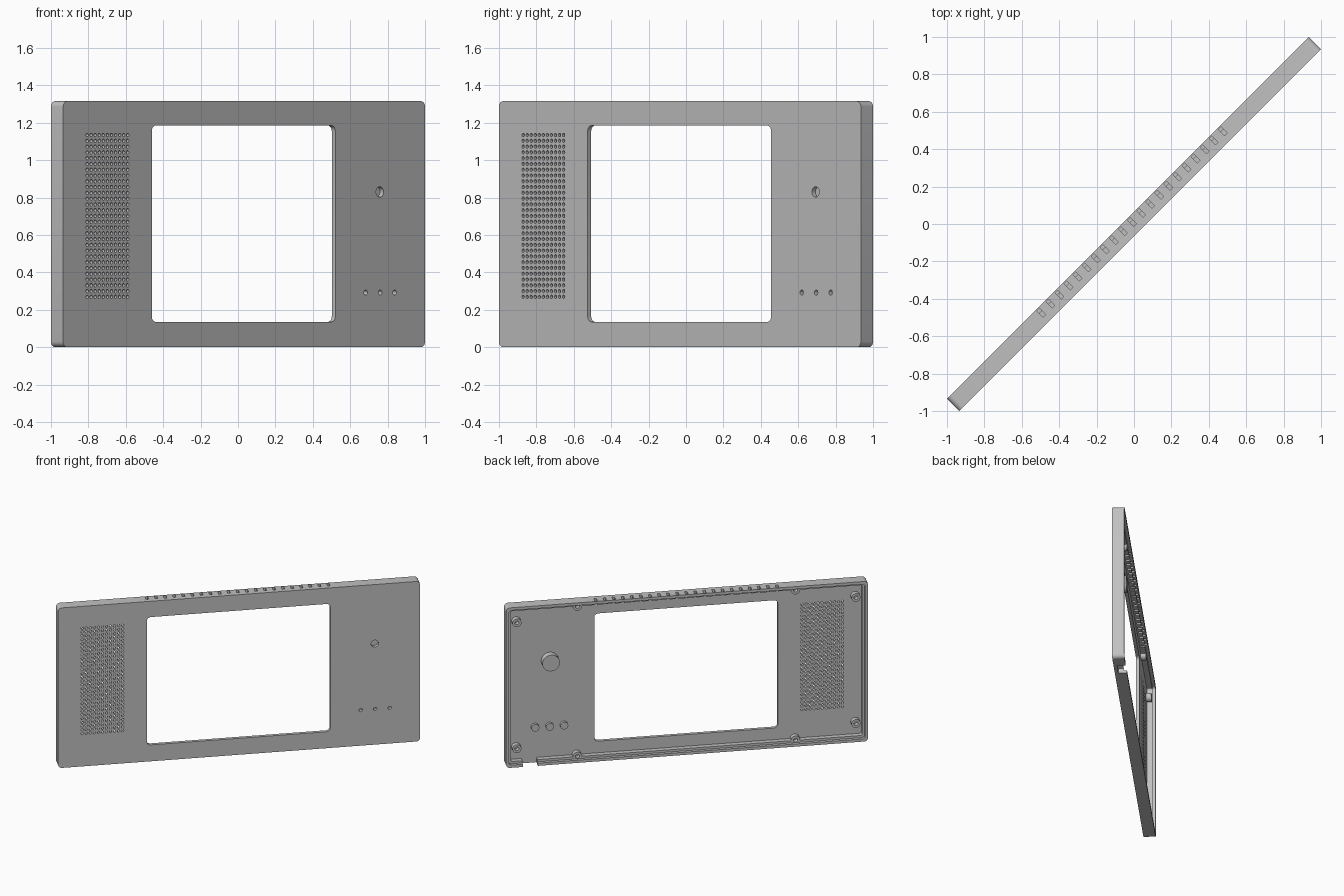
import bpy, bmesh, math
from mathutils import Matrix, Vector

cube = bpy.data.objects.get("Cube")
if cube:
    bpy.data.objects.remove(cube)

L, H, T = 2.737, 1.315, 0.092          # length, height, thickness
FRONT, BACK = -T / 2, T / 2
FLOOR = FRONT + 0.027                  # inner surface of the front plate
LEDGE = 0.022                          # level of the inner step
TURN = Matrix.Rotation(math.radians(45), 4, 'Z')

grey = bpy.data.materials.new("plastic_grey")
grey.use_nodes = True
grey.diffuse_color = (0.53, 0.53, 0.53, 1)
grey.node_tree.nodes["Principled BSDF"].inputs["Base Color"].default_value = grey.diffuse_color


def new_object(name, bm):
    bmesh.ops.recalc_face_normals(bm, faces=bm.faces)
    mesh = bpy.data.meshes.new(name)
    bm.to_mesh(mesh)
    bm.free()
    obj = bpy.data.objects.new(name, mesh)
    bpy.context.collection.objects.link(obj)
    mesh.materials.append(grey)
    return obj


def prism(bm, outline, y0, y1):
    """Extrude an (x, z) outline from y0 to y1."""
    face = bm.faces.new([bm.verts.new((x, y0, z)) for x, z in outline])
    made = bmesh.ops.extrude_face_region(bm, geom=[face])["geom"]
    verts = [v for v in made if isinstance(v, bmesh.types.BMVert)]
    bmesh.ops.translate(bm, verts=verts, vec=(0, y1 - y0, 0))


def rounded(x0, x1, z0, z1, r, steps=5):
    pts = []
    corners = [(x1 - r, z1 - r), (x0 + r, z1 - r), (x0 + r, z0 + r), (x1 - r, z0 + r)]
    for i, (cx, cz) in enumerate(corners):
        for k in range(steps + 1):
            a = math.pi / 2 * (i + k / steps)
            pts.append((cx + r * math.cos(a), cz + r * math.sin(a)))
    return pts


def inset_frame(w, r):
    return rounded(-L / 2 + w, L / 2 - w, w, H - w, r)


def rect(x0, x1, z0, z1):
    return [(x0, z0), (x1, z0), (x1, z1), (x0, z1)]


def circle(x, z, r, n):
    return [(x + r * math.cos(math.tau * i / n), z + r * math.sin(math.tau * i / n))
            for i in range(n)]


def make(name, shapes):
    bm = bmesh.new()
    for outline, y0, y1 in shapes:
        prism(bm, outline, y0, y1)
    return new_object(name, bm)


def carve(obj, cutters):
    """Subtract the cutters, bake the result and remove them."""
    for c in cutters:
        c.hide_render = True
        mod = obj.modifiers.new(c.name, 'BOOLEAN')
        mod.operation, mod.solver, mod.object = 'DIFFERENCE', 'EXACT', c
    bpy.context.view_layer.update()
    baked = obj.evaluated_get(bpy.context.evaluated_depsgraph_get())
    mesh = bpy.data.meshes.new_from_object(baked)
    obj.modifiers.clear()
    obj.data = mesh
    for c in cutters:
        bpy.data.objects.remove(c)


# Feature positions
corner_screws = [(x, z) for x in (-1.282, 1.282) for z in (0.14, H - 0.14)]
edge_screws = [(x, z) for x in (-0.825, 0.825) for z in (0.042, H - 0.042)]
screws = corner_screws + edge_screws
lamp = (1.026, 0.83)
buttons = [(x, 0.292) for x in (0.92, 1.029, 1.139)]

# Tray-shaped housing with a stepped rim
housing = make("housing", [(inset_frame(0, 0.03), FRONT, BACK)])
cavity = make("cavity_cut", [(inset_frame(0.04, 0.012), FLOOR, BACK + 0.02)])
lip = make("lip_cut", [(inset_frame(0.022, 0.02), LEDGE, BACK + 0.03)])
window = make("window_cut", [(rounded(-0.698, 0.69, 0.135, 1.185, 0.03), FRONT - 0.02, 0)])
notch = make("cable_notch_cut", [(rect(1.128, 1.242, -0.02, 0.06), FLOOR, BACK + 0.04)])

# Top vent slots
vents = make("vent_cut", [(rect(x - 0.01, x + 0.01, H - 0.07, H + 0.03), -0.008, 0.038)
                          for x in [0.0686 * i for i in range(-10, 11)]])

# Speaker grille, lamp and button holes
holes = [(circle(-1.186 + 0.0306 * i, 0.269 + 0.0309 * j, 0.0095, 10), FRONT - 0.02, FLOOR + 0.01)
         for i in range(11) for j in range(29)]
holes.append((circle(*lamp, 0.028, 24), FRONT - 0.02, FLOOR + 0.01))
holes += [(circle(x, z, 0.0135, 16), FRONT - 0.02, FLOOR + 0.01) for x, z in buttons]
front_holes = make("front_hole_cut", holes)
pilots = make("pilot_cut", [(circle(x, z, 0.015, 16), FLOOR + 0.001, BACK) for x, z in edge_screws])
carve(housing, [cavity, lip, window, notch, vents, front_holes, pilots])

# Screw posts with pilot holes
posts = make("screw_posts", [(circle(x, z, 0.034, 24), FLOOR - 0.002, LEDGE - 0.001)
                             for x, z in screws])
carve(posts, [make("post_hole_cut", [(circle(x, z, 0.015, 16), FLOOR + 0.001, BACK)
                                     for x, z in screws])])

# Closed caps behind the lamp and the buttons
lamp_cap = make("lamp_cap", [(circle(*lamp, 0.066, 32), FLOOR, FLOOR + 0.055)])
button_caps = make("button_caps", [(circle(x, z, 0.03, 20), FLOOR, FLOOR + 0.022)
                                   for x, z in buttons])

# Turn the panel to its diagonal stance and shade it
bpy.ops.object.select_all(action='DESELECT')
for obj in (housing, posts, lamp_cap, button_caps):
    obj.data.transform(TURN)
    obj.select_set(True)
bpy.context.view_layer.objects.active = housing
bpy.ops.object.shade_smooth_by_angle(angle=math.radians(40))
